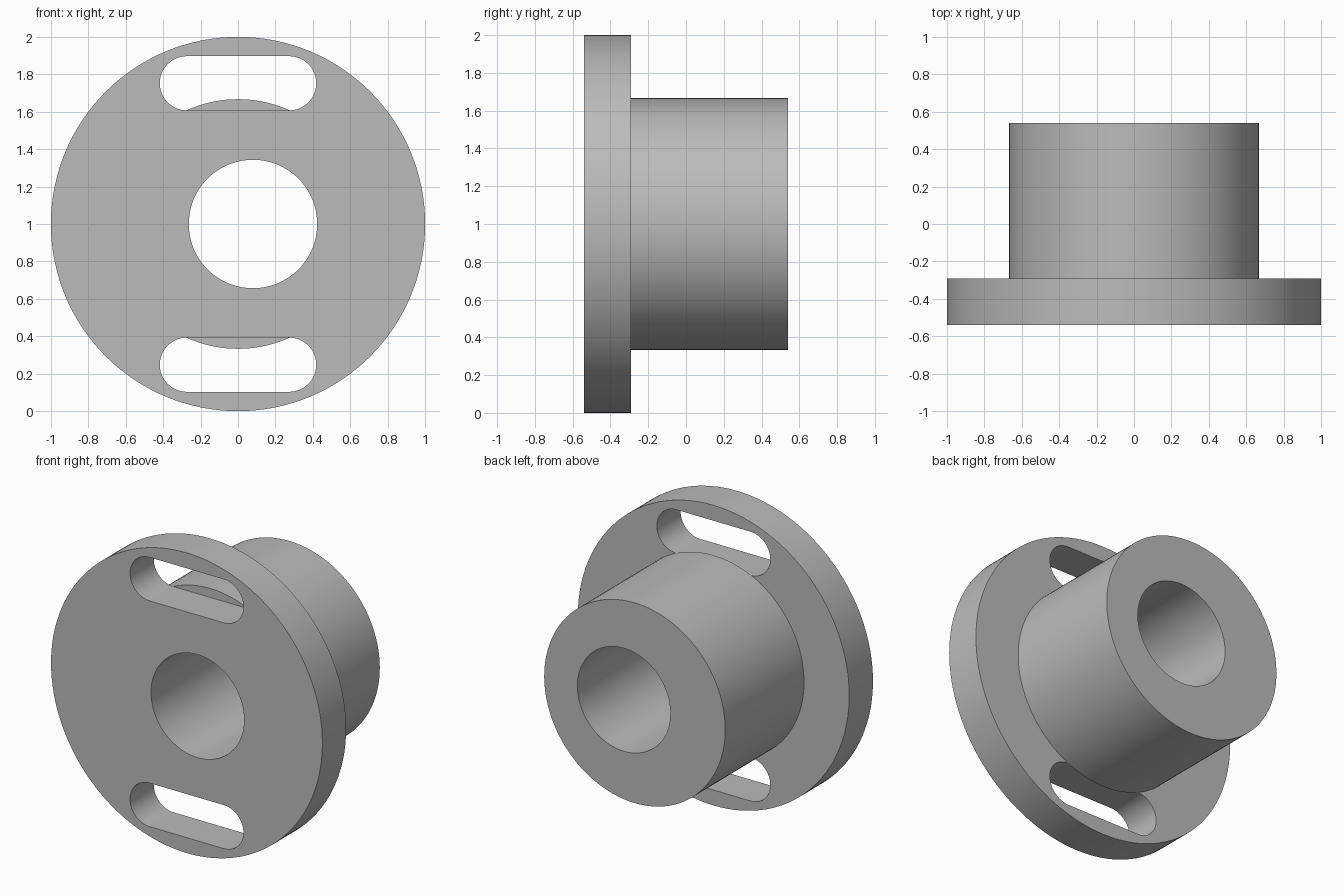
import bpy, bmesh, math

cube = bpy.data.objects.get("Cube")
if cube:
    bpy.data.objects.remove(cube, do_unlink=True)

FRONT, STEP, BACK = -0.54, -0.29, 0.54
SEGMENTS = 128

steel = bpy.data.materials.new("plain_grey")
steel.use_nodes = True
grey = (0.5, 0.5, 0.5, 1)
steel.diffuse_color = grey
steel.node_tree.nodes["Principled BSDF"].inputs["Base Color"].default_value = grey


def prism(name, outline, y0, y1):
    """Extrude an x-z outline along y."""
    bm = bmesh.new()
    face = bm.faces.new([bm.verts.new((x, y0, z)) for x, z in outline])
    moved = bmesh.ops.extrude_face_region(bm, geom=[face])["geom"]
    verts = [v for v in moved if isinstance(v, bmesh.types.BMVert)]
    bmesh.ops.translate(bm, verts=verts, vec=(0, y1 - y0, 0))
    bmesh.ops.recalc_face_normals(bm, faces=bm.faces)
    mesh = bpy.data.meshes.new(name)
    bm.to_mesh(mesh)
    bm.free()
    mesh.materials.append(steel)
    obj = bpy.data.objects.new(name, mesh)
    bpy.context.collection.objects.link(obj)
    return obj


def arc(cx, cz, r, start, end, n):
    return [(cx + r * math.cos(start + (end - start) * i / n),
             cz + r * math.sin(start + (end - start) * i / n)) for i in range(n + 1)]


def circle(cx, cz, r):
    return arc(cx, cz, r, 0, math.tau, SEGMENTS)[:-1]


def slot(cz, half, r):
    q = math.pi / 2
    return arc(half, cz, r, -q, q, 24) + arc(-half, cz, r, q, 3 * q, 24)


def combine(obj, other, operation):
    other.hide_render = True
    mod = obj.modifiers.new("combine", "BOOLEAN")
    mod.operation = operation
    mod.solver = "EXACT"
    mod.object = other
    bpy.context.view_layer.objects.active = obj
    bpy.ops.object.modifier_apply(modifier=mod.name)
    bpy.data.objects.remove(other, do_unlink=True)


# Flange disc with two mounting slots
body = prism("flanged_bushing", circle(0, 1, 1), FRONT, STEP)
for side in (-1, 1):
    cutter = prism("slot_cutter", slot(1 + side * 0.752, 0.273, 0.145), FRONT - 0.1, STEP + 0.1)
    combine(body, cutter, "DIFFERENCE")

# Hub behind the flange
combine(body, prism("hub", circle(0, 1, 0.667), STEP, BACK), "UNION")

# Off-centre bore through everything
combine(body, prism("bore_cutter", circle(0.08, 1, 0.343), FRONT - 0.1, BACK + 0.1), "DIFFERENCE")

bpy.ops.object.select_all(action="DESELECT")
body.select_set(True)
bpy.context.view_layer.objects.active = body
bpy.ops.object.shade_smooth_by_angle(angle=math.radians(30))
